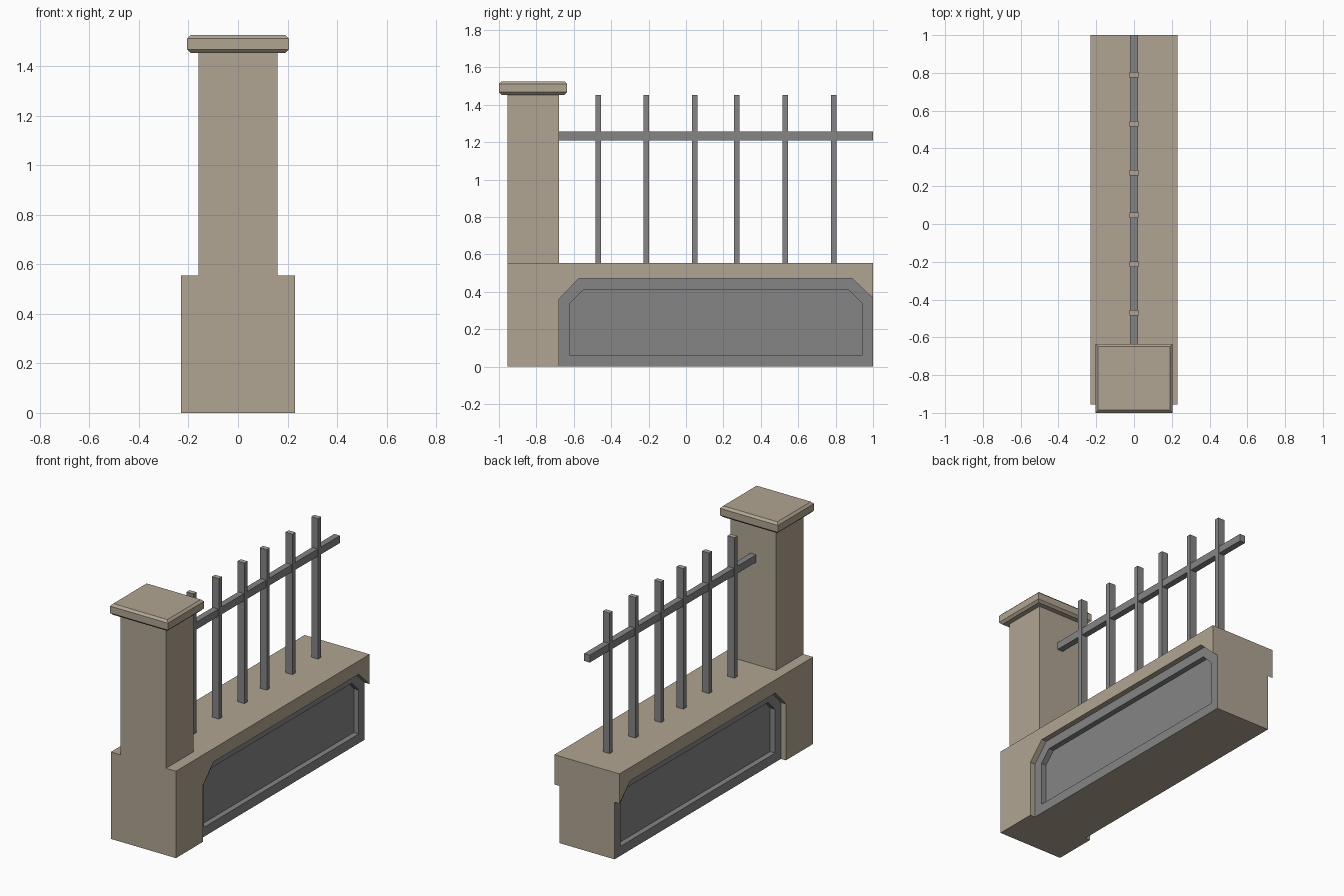
import bpy, bmesh

cube = bpy.data.objects.get("Cube")
if cube:
    bpy.data.objects.remove(cube, do_unlink=True)


def material(name, color):
    m = bpy.data.materials.new(name)
    m.use_nodes = True
    m.diffuse_color = (*color, 1)
    bsdf = next(n for n in m.node_tree.nodes if n.type == 'BSDF_PRINCIPLED')
    bsdf.inputs["Base Color"].default_value = (*color, 1)
    return m


STONE = material("warm stone", (0.44, 0.375, 0.29))
GREY = material("iron grey", (0.235, 0.235, 0.235))


def add_object(name, bm, *mats):
    bmesh.ops.recalc_face_normals(bm, faces=bm.faces)
    mesh = bpy.data.meshes.new(name)
    bm.to_mesh(mesh)
    bm.free()
    for m in mats:
        mesh.materials.append(m)
    obj = bpy.data.objects.new(name, mesh)
    bpy.context.collection.objects.link(obj)
    return obj


def box(name, lo, hi, *mats, bevel=0):
    bm = bmesh.new()
    bmesh.ops.create_cube(bm, size=1)
    for v in bm.verts:
        v.co = [a if c < 0 else b for a, b, c in zip(lo, hi, v.co)]
    if bevel:
        # chamfer only the horizontal edges
        edges = [e for e in bm.edges if abs(e.verts[0].co.z - e.verts[1].co.z) < 0.001]
        bmesh.ops.bevel(bm, geom=edges, offset=bevel, segments=1, affect='EDGES')
    return add_object(name, bm, *mats)


def prism(name, profile, x0, x1, mat):
    """Extrude a (y, z) profile along x."""
    bm = bmesh.new()
    face = bm.faces.new([bm.verts.new((x0, y, z)) for y, z in profile])
    ext = bmesh.ops.extrude_face_region(bm, geom=[face])
    for v in ext["geom"]:
        if isinstance(v, bmesh.types.BMVert):
            v.co.x = x1
    return add_object(name, bm, mat)


# Base wall with a stepped, chamfered recess on each side
base = box("base_wall", (-0.23, -0.955, 0), (0.23, 1, 0.555), STONE, GREY)
recess = [(-0.68, -0.1), (-0.68, 0.36), (-0.575, 0.47), (0.89, 0.47),
          (1, 0.365), (1.1, 0.365), (1.1, -0.1)]
inset = [(-0.62, 0.06), (-0.62, 0.34), (-0.55, 0.41), (0.87, 0.41),
         (0.94, 0.34), (0.94, 0.06)]
cutters = []
for s in (-1, 1):
    cutters.append(prism("recess_cutter", recess, s * 0.195, s * 0.3, STONE))
    cutters.append(prism("inset_cutter", inset, s * 0.16, s * 0.28, STONE))
for c in cutters:
    c.hide_render = True
    mod = base.modifiers.new("cut", 'BOOLEAN')
    mod.operation = 'DIFFERENCE'
    mod.solver = 'EXACT'
    mod.object = c
bpy.context.view_layer.update()
graph = bpy.context.evaluated_depsgraph_get()
cut_mesh = bpy.data.meshes.new_from_object(base.evaluated_get(graph))
base.modifiers.clear()
base.data = cut_mesh
for c in cutters:
    bpy.data.objects.remove(c, do_unlink=True)
cut_mesh.materials.clear()
cut_mesh.materials.append(STONE)
cut_mesh.materials.append(GREY)
# Recessed panels and their inner lips are grey
for p in cut_mesh.polygons:
    p.material_index = int(0.1 < abs(p.center.x) < 0.2)

# Pillar and chamfered cap
box("pillar", (-0.16, -0.955, 0.555), (0.16, -0.68, 1.455), STONE)
box("pillar_cap", (-0.205, -1, 1.453), (0.205, -0.635, 1.525), STONE, bevel=0.014)

# Fence rail and upright bars
box("fence_rail", (-0.02, -0.68, 1.21), (0.02, 1, 1.257), GREY)
for i, y in enumerate((-0.47, -0.213, 0.046, 0.271, 0.53, 0.79)):
    bar = box(f"fence_bar_{i + 1}", (-0.024, y - 0.015, 0.555),
              (0.024, y + 0.015, 1.453), GREY, STONE)
    for p in bar.data.polygons:
        p.material_index = int(p.normal.z > 0.9)
